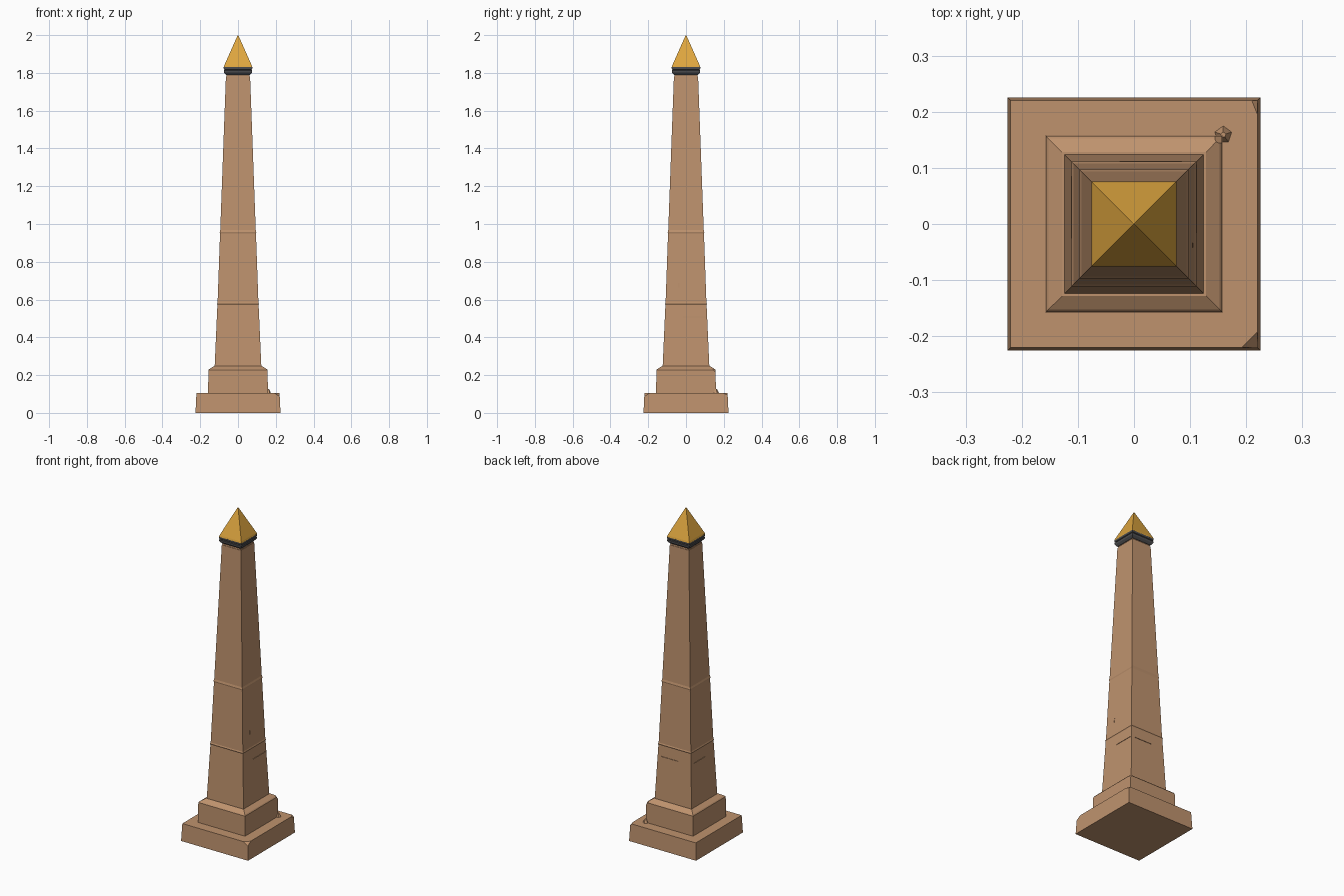
import bpy, bmesh
from mathutils import Vector

cube = bpy.data.objects.get("Cube")
if cube:
    bpy.data.objects.remove(cube, do_unlink=True)


def material(name, color):
    m = bpy.data.materials.new(name)
    m.use_nodes = True
    m.diffuse_color = (*color, 1)
    bsdf = next(n for n in m.node_tree.nodes if n.type == 'BSDF_PRINCIPLED')
    bsdf.inputs["Base Color"].default_value = (*color, 1)
    return m


sandstone = material("sandstone", (0.52, 0.29, 0.155))
gold = material("gold", (0.73, 0.38, 0.05))
dark_metal = material("dark metal", (0.075, 0.075, 0.08))


def finish(name, bm, mat):
    bmesh.ops.recalc_face_normals(bm, faces=bm.faces)
    mesh = bpy.data.meshes.new(name)
    bm.to_mesh(mesh)
    bm.free()
    mesh.materials.append(mat)
    obj = bpy.data.objects.new(name, mesh)
    bpy.context.collection.objects.link(obj)
    return obj


def square_tower(name, profile, mat, chips=()):
    """Loft square rings from (half width, height) pairs, then slice off chipped corners."""
    bm = bmesh.new()
    rings = []
    for half, z in profile:
        corners = [(0, 0)] if half == 0 else [(-1, -1), (1, -1), (1, 1), (-1, 1)]
        rings.append([bm.verts.new((sx * half, sy * half, z)) for sx, sy in corners])
    for low, high in zip(rings, rings[1:]):
        for i in range(4):
            j = (i + 1) % 4
            top = [high[0]] if len(high) == 1 else [high[j], high[i]]
            bm.faces.new([low[i], low[j], *top])
    bm.faces.new(rings[0][::-1])
    if len(rings[-1]) == 4:
        bm.faces.new(rings[-1])
    for point, normal in chips:
        geom = bm.verts[:] + bm.edges[:] + bm.faces[:]
        cut = bmesh.ops.bisect_plane(bm, geom=geom, plane_co=point, plane_no=normal,
                                     clear_outer=True)
        edges = [e for e in cut["geom_cut"] if isinstance(e, bmesh.types.BMEdge)]
        bmesh.ops.contextual_create(bm, geom=edges)
    return finish(name, bm, mat)


# Stepped pedestal with worn corners
square_tower("lower_plinth", [(0.225, 0), (0.22, 0.105)], sandstone,
             [((0.205, -0.215, 0.1), (1, -1, 1.5)), ((0.217, 0.215, 0.1), (1, 0.4, 1))])
square_tower("upper_plinth", [(0.158, 0.1), (0.157, 0.226), (0.152, 0.232), (0.128, 0.247)],
             sandstone, [((0.151, 0.151, 0.226), (1, 1, 1))])

# Tapered shaft with two shallow course ledges
shaft = square_tower("shaft", [(0.124, 0.235), (0.109, 0.572), (0.111, 0.577), (0.108, 0.585),
                               (0.095, 0.95), (0.097, 0.957), (0.094, 0.968), (0.064, 1.78)],
                     sandstone)

# Fine cracks and one pit cut into the shaft faces
marks = [("crack_right", (0.114, 0.045, 0.508), (0.01, 0.12, 0.004)),
         ("crack_left", (-0.114, 0.03, 0.508), (0.01, 0.11, 0.004)),
         ("crack_back", (0.03, 0.114, 0.508), (0.11, 0.01, 0.004)),
         ("pit", (0.107, -0.038, 0.675), (0.01, 0.008, 0.024))]
for name, center, size in marks:
    bm = bmesh.new()
    bmesh.ops.create_cube(bm, size=1)
    for v in bm.verts:
        v.co = Vector(c * s for c, s in zip(v.co, size)) + Vector(center)
    cutter = finish(name + "_cutter", bm, sandstone)
    cutter.hide_render = True
    cutter.hide_viewport = True
    cutter.display_type = 'WIRE'
    cut = shaft.modifiers.new(name, 'BOOLEAN')
    cut.operation = 'DIFFERENCE'
    cut.solver = 'EXACT'
    cut.object = cutter

# Small stone fragment on the pedestal corner
bm = bmesh.new()
bmesh.ops.create_cone(bm, cap_ends=True, segments=5, radius1=0.017, radius2=0.005, depth=0.025)
bmesh.ops.translate(bm, verts=bm.verts, vec=(0.159, 0.159, 0.115))
finish("stone_fragment", bm, sandstone)

# Neck, grooved collar and gilded pyramid cap
square_tower("neck", [(0.062, 1.775), (0.06, 1.788), (0.066, 1.797)], sandstone)
square_tower("collar", [(0.064, 1.79), (0.074, 1.802), (0.075, 1.813), (0.071, 1.816),
                        (0.075, 1.819), (0.076, 1.83)], dark_metal)
square_tower("pyramid_cap", [(0.076, 1.829), (0.073, 1.839), (0.004, 1.994), (0, 2.0)], gold)
